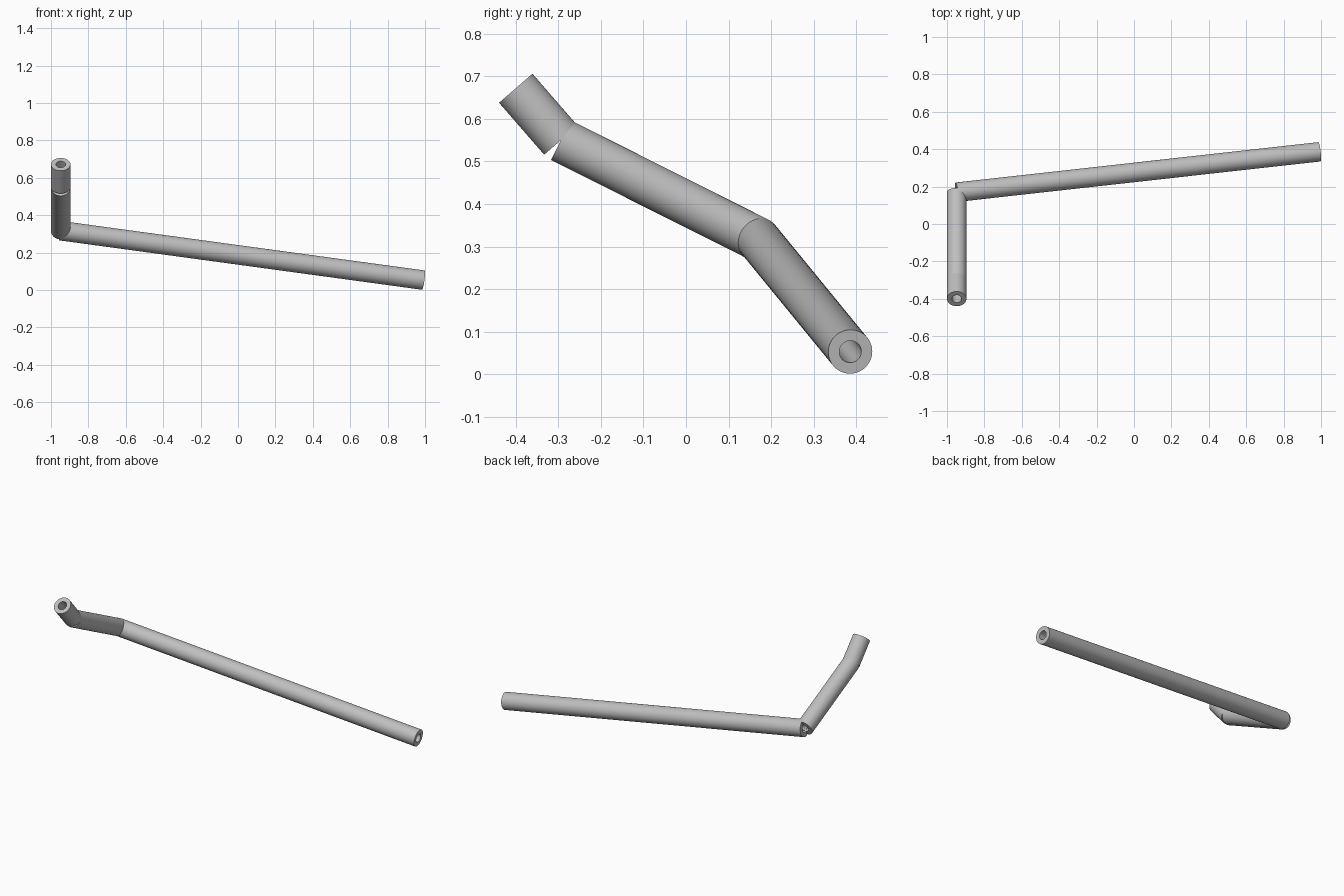
import bpy
import bmesh
import math
from mathutils import Vector

cube = bpy.data.objects.get("Cube")
if cube:
    bpy.data.objects.remove(cube, do_unlink=True)

OUTER, INNER, SIDES = 0.052, 0.026, 64

# Plain grey metal
metal = bpy.data.materials.new("grey metal")
metal.use_nodes = True
grey = (0.52, 0.52, 0.52, 1.0)
metal.diffuse_color = grey
metal.node_tree.nodes["Principled BSDF"].inputs["Base Color"].default_value = grey


def pipe(name, start, end):
    """Straight open pipe with square-cut ends, made by spinning its wall."""
    start, end = Vector(start), Vector(end)
    axis = end - start
    half = axis.length / 2
    bm = bmesh.new()
    wall = [bm.verts.new(p) for p in (
        (OUTER, 0, -half), (OUTER, 0, half), (INNER, 0, half), (INNER, 0, -half))]
    edges = [bm.edges.new((wall[i], wall[(i + 1) % 4])) for i in range(4)]
    bmesh.ops.spin(bm, geom=wall + edges, cent=(0, 0, 0), axis=(0, 0, 1),
                   angle=math.tau, steps=SIDES, use_merge=True)
    bmesh.ops.remove_doubles(bm, verts=bm.verts, dist=0.0001)
    bmesh.ops.recalc_face_normals(bm, faces=bm.faces)
    mesh = bpy.data.meshes.new(name)
    bm.to_mesh(mesh)
    bm.free()
    mesh.materials.append(metal)
    obj = bpy.data.objects.new(name, mesh)
    bpy.context.collection.objects.link(obj)
    obj.location = (start + end) / 2
    obj.rotation_mode = 'QUATERNION'
    obj.rotation_quaternion = axis.to_track_quat('Z', 'Y')
    return obj


# Centre line: long arm, bent middle section, short upper end
far_end = (0.991, 0.386, 0.053)
elbow = (-0.948, 0.17, 0.317)
bend = (-0.948, -0.294, 0.55)
tip = (-0.948, -0.4, 0.672)

pipes = [pipe("long_pipe", far_end, elbow),
         pipe("middle_pipe", elbow, bend),
         pipe("short_pipe", bend, tip)]

# Smooth walls with crisp rims
bpy.ops.object.select_all(action='DESELECT')
for obj in pipes:
    obj.select_set(True)
bpy.context.view_layer.objects.active = pipes[0]
bpy.ops.object.shade_smooth_by_angle(angle=math.radians(30))
